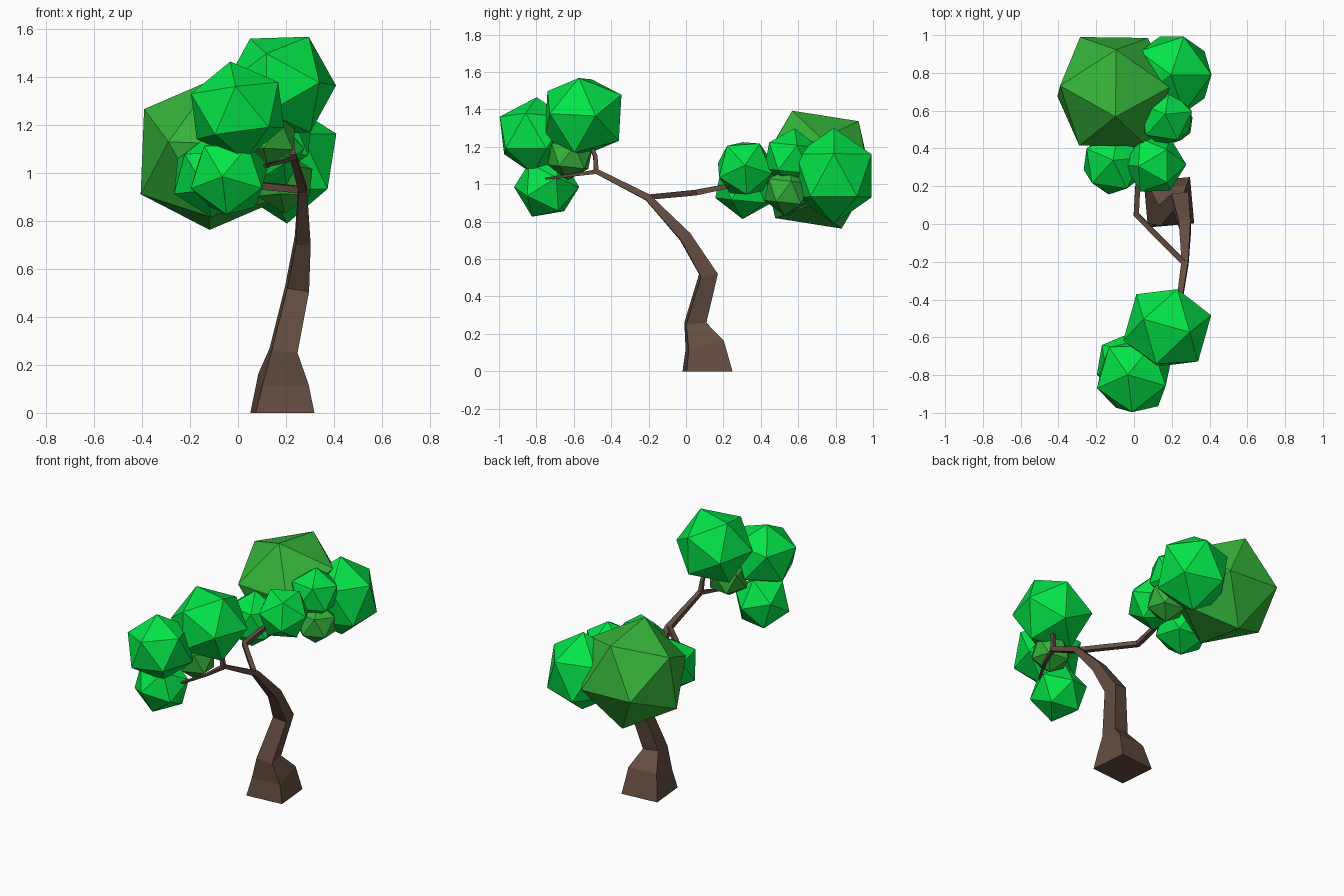
import bpy, bmesh
from mathutils import Vector, Matrix

if "Cube" in bpy.data.objects:
    bpy.data.objects.remove(bpy.data.objects["Cube"])


def material(name, rgb):
    m = bpy.data.materials.new(name)
    m.diffuse_color = (*rgb, 1)
    m.use_nodes = True
    m.node_tree.nodes["Principled BSDF"].inputs["Base Color"].default_value = m.diffuse_color
    return m


BARK = material("bark", (0.13, 0.075, 0.053))
BRIGHT = material("bright_leaf", (0.001, 0.78, 0.065))
OLIVE = material("olive_leaf", (0.036, 0.46, 0.042))


def finish(bm, name, mat):
    bmesh.ops.recalc_face_normals(bm, faces=bm.faces)
    me = bpy.data.meshes.new(name)
    bm.to_mesh(me)
    bm.free()
    me.materials.append(mat)
    ob = bpy.data.objects.new(name, me)
    bpy.context.collection.objects.link(ob)


def limb(name, stations, grounded=False):
    """Four-sided tapering tube through (x, y, z, half_width) stations."""
    pts = [Vector(s[:3]) for s in stations]
    bm = bmesh.new()
    rings = []
    for i, p in enumerate(pts):
        t = Vector()
        if i > 0:
            t += (p - pts[i - 1]).normalized()
        if i < len(pts) - 1:
            t += (pts[i + 1] - p).normalized()
        t = Vector((0, 0, 1)) if grounded and i == 0 else t.normalized()
        ref = Vector((1, 0.09, 0))
        a = (ref - t * ref.dot(t)).normalized()
        b = t.cross(a)
        h = stations[i][3]
        rings.append([bm.verts.new(p + h * (u * a + v * b))
                      for u, v in ((-1, -1), (1, -1), (1, 1), (-1, 1))])
    for r, s in zip(rings, rings[1:]):
        for k in range(4):
            n = (k + 1) % 4
            bm.faces.new((r[k], r[n], s[n], s[k]))
    bm.faces.new(rings[0])
    bm.faces.new(rings[-1])
    finish(bm, name, BARK)


def frame(d1, d2):
    x = Vector(d1).normalized()
    z = x.cross(Vector(d2)).normalized()
    return Matrix((x, z.cross(x), z)).transposed()


def leaf(name, centre, r, mat, d1=(0, 0.1, 1), d2=(1, 0.2, 0.4), stretch=1):
    """20-sided ball with a corner towards d1 and the next towards d2."""
    bm = bmesh.new()
    bmesh.ops.create_icosphere(bm, subdivisions=1, radius=1)
    bm.verts.ensure_lookup_table()
    v = bm.verts[0]
    n = v.link_edges[0].other_vert(v)
    rot = frame(d1, d2) @ frame(v.co, n.co).transposed()
    for w in bm.verts:
        w.co = r * (rot @ w.co)
        w.co.z *= stretch
        w.co += Vector(centre)
    finish(bm, name, mat)


# leaning trunk running into the front branch
limb("trunk", [(0.185, 0.115, 0, 0.123), (0.19, 0.10, 0.14, 0.097),
               (0.19, 0.05, 0.26, 0.054), (0.247, 0.12, 0.52, 0.046),
               (0.27, -0.005, 0.72, 0.031), (0.27, -0.205, 0.93, 0.018),
               (0.23, -0.48, 1.07, 0.013)], grounded=True)

# branches
limb("back_branch", [(0.268, -0.21, 0.93, 0.014), (0.012, 0.05, 0.955, 0.015),
                     (0.02, 0.2, 0.985, 0.013), (0.05, 0.4, 1.03, 0.01)])
limb("upper_twig", [(0.23, -0.48, 1.06, 0.013), (0.22, -0.485, 1.15, 0.011),
                    (0.2, -0.53, 1.26, 0.009)])
limb("front_twig", [(0.232, -0.475, 1.068, 0.012), (0.19, -0.6, 1.05, 0.008),
                    (0.11, -0.75, 1.03, 0.006)])

# front foliage
leaf("front_top_leaf", (0.176, -0.55, 1.365), 0.242, BRIGHT,
     (0.21, 0.06, 0), (0.06, -0.04, 0.21), stretch=0.97)
leaf("front_tip_leaf", (-0.002, -0.808, 1.26), 0.216, BRIGHT,
     (-0.03, 0.01, 0.21), (0, -0.2, 0.05), stretch=0.96)
leaf("front_low_leaf", (-0.035, -0.745, 0.985), 0.177, BRIGHT,
     (-0.03, -0.17, 0), (0, -0.05, -1))
leaf("front_inner_leaf", (0.125, -0.62, 1.15), 0.13, OLIVE)

# back foliage
leaf("back_big_leaf", (-0.108, 0.7, 1.078), 0.342, OLIVE,
     (0.01, -0.13, 0.31), (0.33, 0.05, 0.13))
leaf("back_side_leaf", (0.2, 0.79, 1.045), 0.237, BRIGHT,
     (0.21, 0, 0.11), (-0.02, 0, 0.25), stretch=1.08)
leaf("back_upper_leaf", (0.165, 0.565, 1.14), 0.16, BRIGHT)
leaf("back_inner_leaf", (0.195, 0.54, 0.96), 0.13, OLIVE)
leaf("back_near_leaf", (0.112, 0.315, 1.085), 0.166, BRIGHT,
     (1, 0, 0.1), (0.3, -0.6, 0.75))
leaf("back_low_leaf", (-0.11, 0.32, 0.99), 0.177, BRIGHT)
